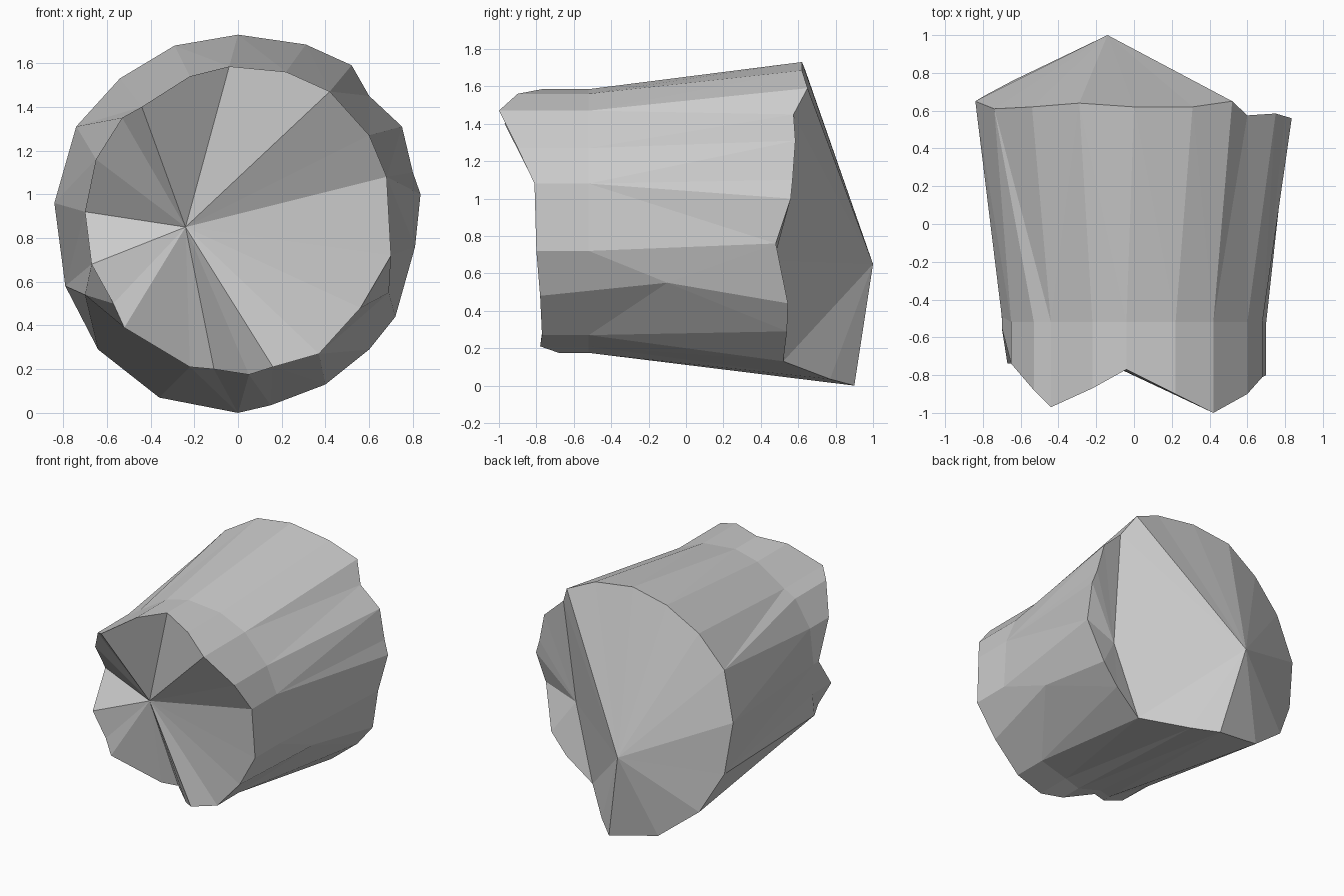
import bpy, bmesh, math

if "Cube" in bpy.data.objects:
    bpy.data.objects.remove(bpy.data.objects["Cube"])

# Rings run clockwise from the top as seen from the front
FRONT = [(-.04, -.77, 1.585), (.22, -.90, 1.56), (.42, -1.0, 1.47), (.60, -.90, 1.27),
         (.68, -.81, 1.08), (.70, -.80, .72), (.56, -.78, .48), (.37, -.77, .27),
         (.16, -.78, .21), (.05, -.68, .175), (-.11, -.54, .20), (-.22, -.58, .21),
         (-.52, -.74, .39), (-.57, -.73, .50), (-.67, -.74, .68), (-.70, -.55, .92),
         (-.65, -.74, 1.16), (-.53, -.88, 1.35), (-.44, -.97, 1.40), (-.22, -.87, 1.54)]
BACK = [(0, .62, 1.73), (.31, .62, 1.685), (.52, .65, 1.59), (.60, .575, 1.45),
        (.75, .585, 1.31), (.80, .57, 1.10), (.835, .56, 1.0), (.81, .48, .76),
        (.72, .545, .44), (.60, .54, .29), (.40, .52, .13), (.15, .77, .035),
        (0, .90, 0), (-.36, .84, .07), (-.64, .76, .29), (-.79, .68, .58),
        (-.84, .65, .96), (-.74, .61, 1.31), (-.54, .62, 1.53), (-.29, .64, 1.68)]
# Bark bulges that differ from the straight front section
BULGES = {6: (.69, -.10, .55), 13: (-.70, -.50, .54)}
MIDDLE = [BULGES.get(i, (x, max(-.52, y + .06), z)) for i, (x, y, z) in enumerate(FRONT)]


def angle(v):
    return (math.atan2(v.co.x, v.co.z - .86) + .2) % math.tau


def zip_rings(bm, a, b):
    """Join two rings of any size with triangles, advancing by angle."""
    i = j = 0
    while i < len(a) or j < len(b):
        na = angle(a[i + 1]) if i + 1 < len(a) else math.tau + angle(a[0])
        nb = angle(b[j + 1]) if j + 1 < len(b) else math.tau + angle(b[0])
        p, q = a[i % len(a)], b[j % len(b)]
        if j >= len(b) or (i < len(a) and na <= nb):
            bm.faces.new((p, a[(i + 1) % len(a)], q))
            i += 1
        else:
            bm.faces.new((p, b[(j + 1) % len(b)], q))
            j += 1


def fan(bm, tip, ring):
    for p, q in zip(ring, ring[1:]):
        bm.faces.new((tip, p, q))


bm = bmesh.new()
front, middle, back = ([bm.verts.new(c) for c in ring] for ring in (FRONT, MIDDLE, BACK))

# Bark sides
for k in range(len(front)):
    n = (k + 1) % len(front)
    bm.faces.new((front[k], front[n], middle[n], middle[k]))
zip_rings(bm, middle, back)

# Jagged front end, dished in to one point
fan(bm, bm.verts.new((-.24, -.69, .85)), front + front[:1])

# Broken back end: a peak, with a hollow on the right side
hollow = bm.verts.new((.57, .47, .67))
peak = bm.verts.new((-.14, 1.0, .65))
fan(bm, hollow, back[3:11])
fan(bm, peak, back[:4] + [hollow] + back[10:] + back[:1])

bmesh.ops.recalc_face_normals(bm, faces=bm.faces[:])
mesh = bpy.data.meshes.new("log")
bm.to_mesh(mesh)
bm.free()
bpy.context.collection.objects.link(bpy.data.objects.new("log", mesh))
